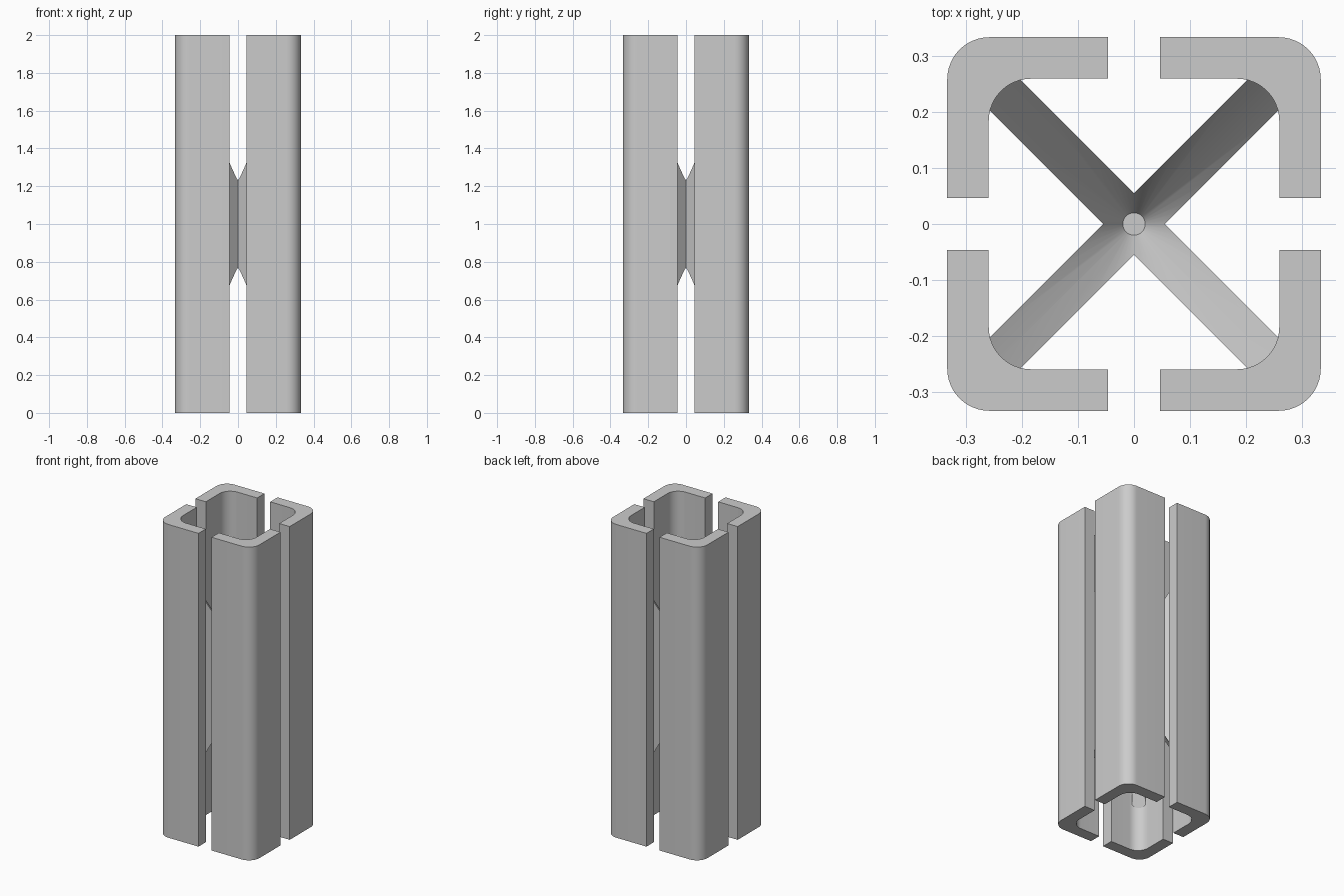
import bpy, bmesh
from math import cos, sin, pi, sqrt, radians

if "Cube" in bpy.data.objects:
    bpy.data.objects.remove(bpy.data.objects["Cube"])

HEIGHT, MID = 2.0, 1.0
OUTER, INNER, GAP, FILLET = 0.333, 0.259, 0.046, 0.075
WEB = 0.0385                      # half thickness of the cross web
FLAT_R, FLAT_Z, SLOPE = 0.02, 0.17, sqrt(3)

grey = bpy.data.materials.new("plain grey")
grey.use_nodes = True
grey.diffuse_color = (0.6, 0.6, 0.6, 1)
grey.node_tree.nodes["Principled BSDF"].inputs["Base Color"].default_value = (0.6, 0.6, 0.6, 1)


def finish(name, bm):
    bmesh.ops.recalc_face_normals(bm, faces=bm.faces)
    mesh = bpy.data.meshes.new(name)
    bm.to_mesh(mesh)
    bm.free()
    mesh.materials.append(grey)
    obj = bpy.data.objects.new(name, mesh)
    bpy.context.collection.objects.link(obj)
    return obj


def prism(name, outline, z0, z1):
    bm = bmesh.new()
    base = bm.faces.new([bm.verts.new((x, y, z0)) for x, y in outline])
    top = bmesh.ops.extrude_face_region(bm, geom=[base], use_keep_orig=True)["geom"]
    bmesh.ops.translate(bm, vec=(0, 0, z1 - z0),
                        verts=[v for v in top if isinstance(v, bmesh.types.BMVert)])
    return finish(name, bm)


def smooth(obj):
    bpy.ops.object.select_all(action="DESELECT")
    obj.select_set(True)
    bpy.context.view_layer.objects.active = obj
    bpy.ops.object.shade_smooth_by_angle(angle=radians(30))


def fillet(edge, steps=12):
    """Quarter arc that rounds the corner at (edge, edge)."""
    c = edge - FILLET
    return [(c + FILLET * cos(pi / 2 * i / steps), c + FILLET * sin(pi / 2 * i / steps))
            for i in range(steps + 1)]


def turn(points, k):
    for _ in range(k):
        points = [(-y, x) for x, y in points]
    return points


# Four rounded angle rails, one in each corner
rail = ([(OUTER, GAP)] + fillet(OUTER) + [(GAP, OUTER), (GAP, INNER)]
        + fillet(INNER)[::-1] + [(INNER, GAP)])
names = ("back_left_rail", "back_right_rail", "front_right_rail", "front_left_rail")
for k, name in enumerate(names):
    smooth(prism(name, turn(rail, k), 0, HEIGHT))

# Diagonal cross web, its arms ending just inside the rails
side, reach = WEB * sqrt(2), INNER + 0.002
tip = INNER - FILLET + FILLET * sqrt(0.5) + 0.012
outline = []
for k in range(4):
    outline += turn([(side, 0), (reach, reach - side), (tip, tip), (reach - side, reach)], k)
web = prism("cross_web", outline, 0.2, 1.8)

# Conical hollows that taper the web towards its centre, above and below
for sign in (1, -1):
    rise = 0.8
    bm = bmesh.new()
    bmesh.ops.create_cone(bm, cap_ends=True, segments=48, radius1=FLAT_R,
                          radius2=FLAT_R + rise / SLOPE, depth=rise)
    for v in bm.verts:
        v.co.z = MID + sign * (v.co.z + rise / 2 + FLAT_Z)
    cutter = finish("hollow_cutter", bm)
    cutter.hide_render = True
    cut = web.modifiers.new("hollow", "BOOLEAN")
    cut.operation, cut.solver, cut.object = "DIFFERENCE", "EXACT", cutter
    bpy.context.view_layer.objects.active = web
    bpy.ops.object.modifier_apply(modifier=cut.name)
    bpy.data.objects.remove(cutter)
smooth(web)
